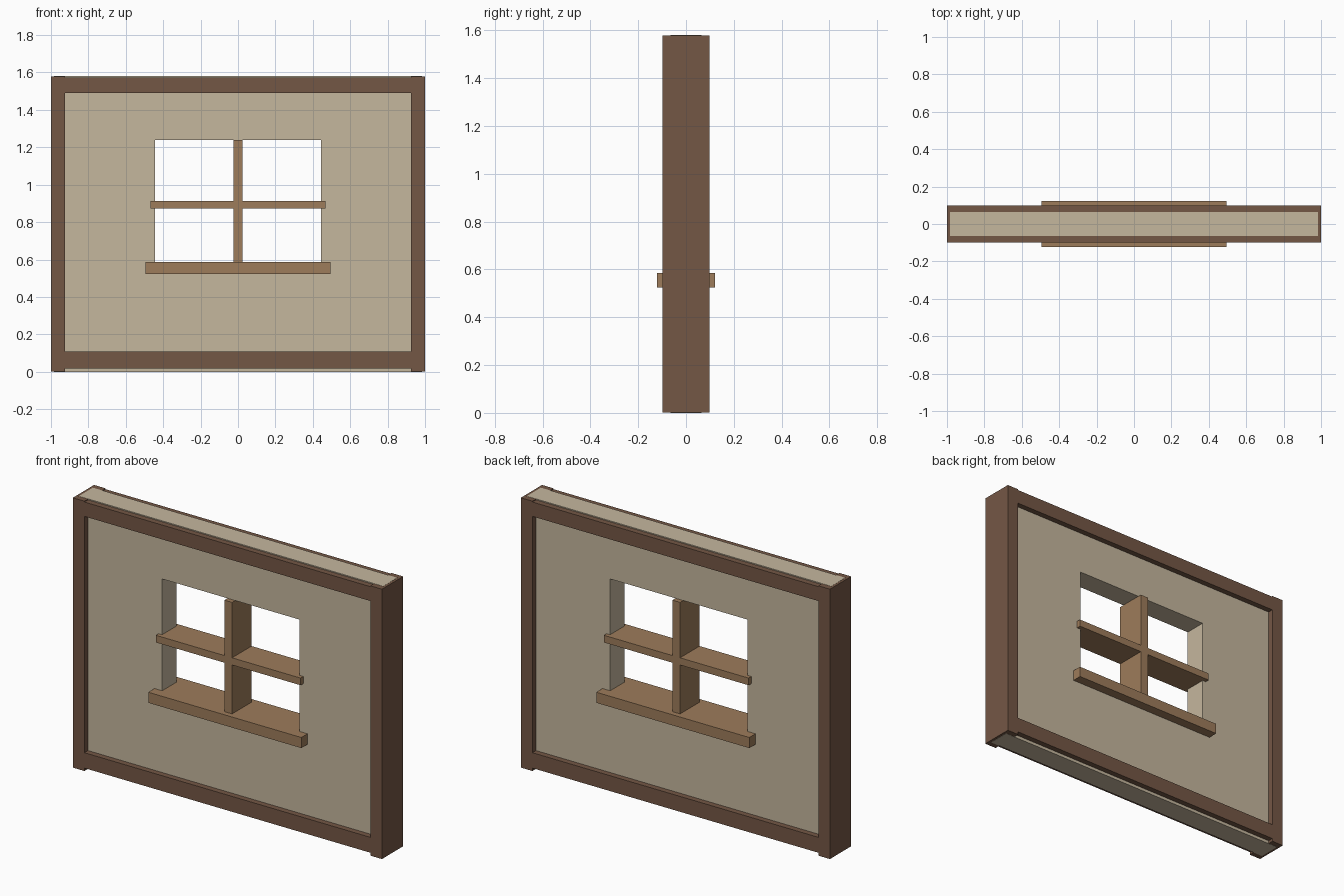
import bpy, bmesh

if "Cube" in bpy.data.objects:
    bpy.data.objects.remove(bpy.data.objects["Cube"])


def material(name, rgb):
    # sRGB bytes -> linear diffuse colour
    lin = [((c / 255 + 0.055) / 1.055) ** 2.4 for c in rgb]
    m = bpy.data.materials.new(name)
    m.diffuse_color = (*lin, 1)
    m.use_nodes = True
    m.node_tree.nodes["Principled BSDF"].inputs["Base Color"].default_value = m.diffuse_color
    return m


PLASTER = material("plaster", (197, 183, 158))
DARK_WOOD = material("dark wood", (116, 87, 69))
LIGHT_WOOD = material("light wood", (157, 124, 91))


def finish(name, bm, mat):
    bmesh.ops.recalc_face_normals(bm, faces=bm.faces)
    mesh = bpy.data.meshes.new(name)
    bm.to_mesh(mesh)
    bm.free()
    mesh.materials.append(mat)
    ob = bpy.data.objects.new(name, mesh)
    bpy.context.collection.objects.link(ob)
    return ob


def box(name, x0, x1, depth, z0, z1, mat):
    """Box centred on y = 0, reaching +-depth."""
    bm = bmesh.new()
    bmesh.ops.create_cube(bm, size=1)
    for v in bm.verts:
        v.co.x = x1 if v.co.x > 0 else x0
        v.co.y *= 2 * depth
        v.co.z = z1 if v.co.z > 0 else z0
    return finish(name, bm, mat)


def wall(name, outer, inner, depth, mat):
    """Rectangular slab with a rectangular opening; (half width, z0, z1) each."""
    bm = bmesh.new()

    def loop(r, y):
        w, z0, z1 = r
        return [bm.verts.new((x, y, z)) for x, z in ((-w, z0), (w, z0), (w, z1), (-w, z1))]

    rings = [loop(outer, -depth), loop(inner, -depth), loop(inner, depth), loop(outer, depth)]
    for a, b in zip(rings, rings[1:] + rings[:1]):
        for i in range(4):
            j = (i + 1) % 4
            bm.faces.new((a[i], a[j], b[j], b[i]))
    return finish(name, bm, mat)


# Plaster wall with the window opening
wall("wall_panel", (0.985, 0.0, 1.58), (0.445, 0.55, 1.24), 0.065, PLASTER)

# Timber frame: posts and rails
for side, s in (("left", -1), ("right", 1)):
    x0, x1 = sorted((s * 0.925, s * 1.0))
    box(side + "_post", x0, x1, 0.098, 0.001, 1.579, DARK_WOOD)
box("bottom_rail", -0.925, 0.925, 0.098, 0.018, 0.108, DARK_WOOD)
box("top_rail", -0.925, 0.925, 0.098, 1.49, 1.574, DARK_WOOD)

# Window sill and crossed bars
box("window_sill", -0.495, 0.495, 0.122, 0.524, 0.586, LIGHT_WOOD)
box("vertical_bar", -0.025, 0.025, 0.09, 0.586, 1.238, LIGHT_WOOD)
for side, s in (("left", -1), ("right", 1)):
    x0, x1 = sorted((s * 0.025, s * 0.468))
    box(side + "_crossbar", x0, x1, 0.09, 0.872, 0.914, LIGHT_WOOD)
